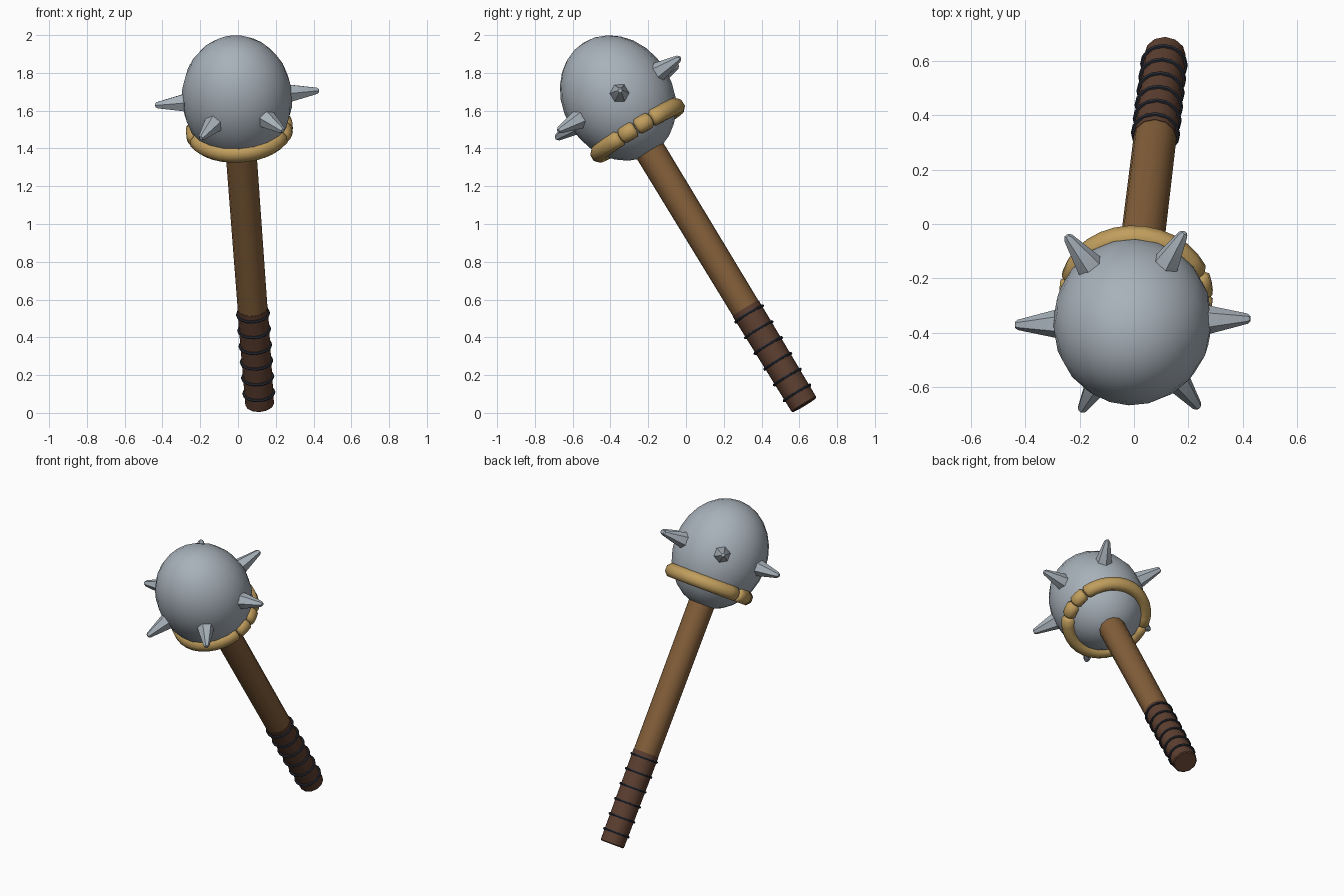
import bpy, bmesh, math
from mathutils import Matrix, Vector

if "Cube" in bpy.data.objects:
    bpy.data.objects.remove(bpy.data.objects["Cube"])

# Mace frame: origin at head centre, local z runs along the shaft to the crown
HEAD = Vector((-0.005, -0.36, 1.667))
BUTT = Vector((0.115, 0.627, 0.041))
axis = (HEAD - BUTT).normalized()
side = (Vector((1, 0, 0)) - axis * axis.x).normalized()
back = axis.cross(side)
FRAME = Matrix.Translation(HEAD) @ Matrix((side, back, axis)).transposed().to_4x4()
LENGTH = (HEAD - BUTT).length


def material(name, rgb):
    m = bpy.data.materials.new(name)
    m.diffuse_color = (*rgb, 1)
    m.use_nodes = True
    m.node_tree.nodes["Principled BSDF"].inputs["Base Color"].default_value = m.diffuse_color
    return m


STEEL = material("steel", (0.39, 0.44, 0.49))
WOOD = material("wood", (0.23, 0.115, 0.042))
LEATHER = material("dark leather", (0.11, 0.05, 0.03))
CORD = material("dark cord", (0.025, 0.028, 0.04))
BRASS = material("tan band", (0.53, 0.34, 0.11))


def finish(name, bm, mat, angle=40):
    bmesh.ops.recalc_face_normals(bm, faces=bm.faces)
    me = bpy.data.meshes.new(name)
    bm.to_mesh(me)
    bm.free()
    me.materials.append(mat)
    ob = bpy.data.objects.new(name, me)
    ob.matrix_world = FRAME
    bpy.context.collection.objects.link(ob)
    bpy.ops.object.select_all(action='DESELECT')
    ob.select_set(True)
    bpy.context.view_layer.objects.active = ob
    bpy.ops.object.shade_smooth_by_angle(angle=math.radians(angle))
    return ob


def skin(bm, rings, closed=False):
    """Join rings of points into a tube, capped unless closed."""
    vs = [[bm.verts.new(p) for p in r] for r in rings]
    n = len(vs[0])
    for i in range(len(vs) if closed else len(vs) - 1):
        a, b = vs[i], vs[(i + 1) % len(vs)]
        for j in range(n):
            k = (j + 1) % n
            bm.faces.new((a[j], a[k], b[k], b[j]))
    if not closed:
        bm.faces.new(vs[0])
        bm.faces.new(vs[-1])


def circle(r, z, n):
    return [(r * math.cos(2 * math.pi * i / n), r * math.sin(2 * math.pi * i / n), z)
            for i in range(n)]


def lathe(name, profile, n, mat):
    bm = bmesh.new()
    skin(bm, [circle(r, z, n) for r, z in profile])
    return finish(name, bm, mat)


# Head
bm = bmesh.new()
bmesh.ops.create_uvsphere(bm, u_segments=20, v_segments=14, radius=1)
bmesh.ops.scale(bm, vec=(0.293, 0.293, 0.346), verts=bm.verts)
finish("head", bm, STEEL)

# Shaft and grip
lathe("shaft", [(0.079, 0.58 - LENGTH), (0.082, -0.27)], 12, WOOD)
lathe("grip", [(0.07, -LENGTH), (0.076, 0.006 - LENGTH), (0.081, 0.6 - LENGTH)], 12, LEATHER)

# Cord rings round the grip
for i in range(6):
    z, big, small = 0.076 + 0.098 * i - LENGTH, 0.08 + 0.0006 * i, 0.008
    bm = bmesh.new()
    rings = []
    for s in range(16):
        a = 2 * math.pi * s / 16
        rings.append([((big + u) * math.cos(a), (big + u) * math.sin(a), z + w)
                      for u, w, _ in circle(small, 0, 6)])
    skin(bm, rings, closed=True)
    finish("grip_ring_%d" % (i + 1), bm, CORD)

# Six blunt spikes round the equator
for i in range(6):
    bm = bmesh.new()
    skin(bm, [circle(0.06, 0.25, 6), circle(0.019, 0.425, 6), circle(0.011, 0.435, 6)])
    turn = Matrix.Rotation(math.radians(4 + 60 * i), 4, 'Z') @ Matrix.Rotation(math.pi / 2, 4, 'Y')
    bmesh.ops.transform(bm, matrix=turn, verts=bm.verts)
    finish("spike_%d" % (i + 1), bm, STEEL, 30)


# Collar band: arc pieces with pinched ends
def band(name, start, end, steps):
    bm = bmesh.new()
    pinch = 3.2
    stops = [(start, 0.68), (start + pinch, 1)]
    stops += [(start + pinch + (end - start - 2 * pinch) * i / steps, 1) for i in range(1, steps)]
    stops += [(end - pinch, 1), (end, 0.68)]
    rings = []
    for deg, s in stops:
        a = math.radians(deg)
        rings.append([((0.243 + u * s) * math.cos(a), (0.243 + u * s) * math.sin(a), -0.2 + w * s)
                      for u, w in [(0.043 * math.cos(t), 0.047 * math.sin(t))
                                   for t in [math.pi * (k + 0.5) / 4 for k in range(8)]]])
    skin(bm, rings)
    finish(name, bm, BRASS, 50)


band("band_back", 22, 168, 12)
band("band_front", 200, 337, 12)
band("band_knot_a", -22, -1, 2)
band("band_knot_b", 0, 21, 2)
band("band_knot_c", 169, 199, 3)
